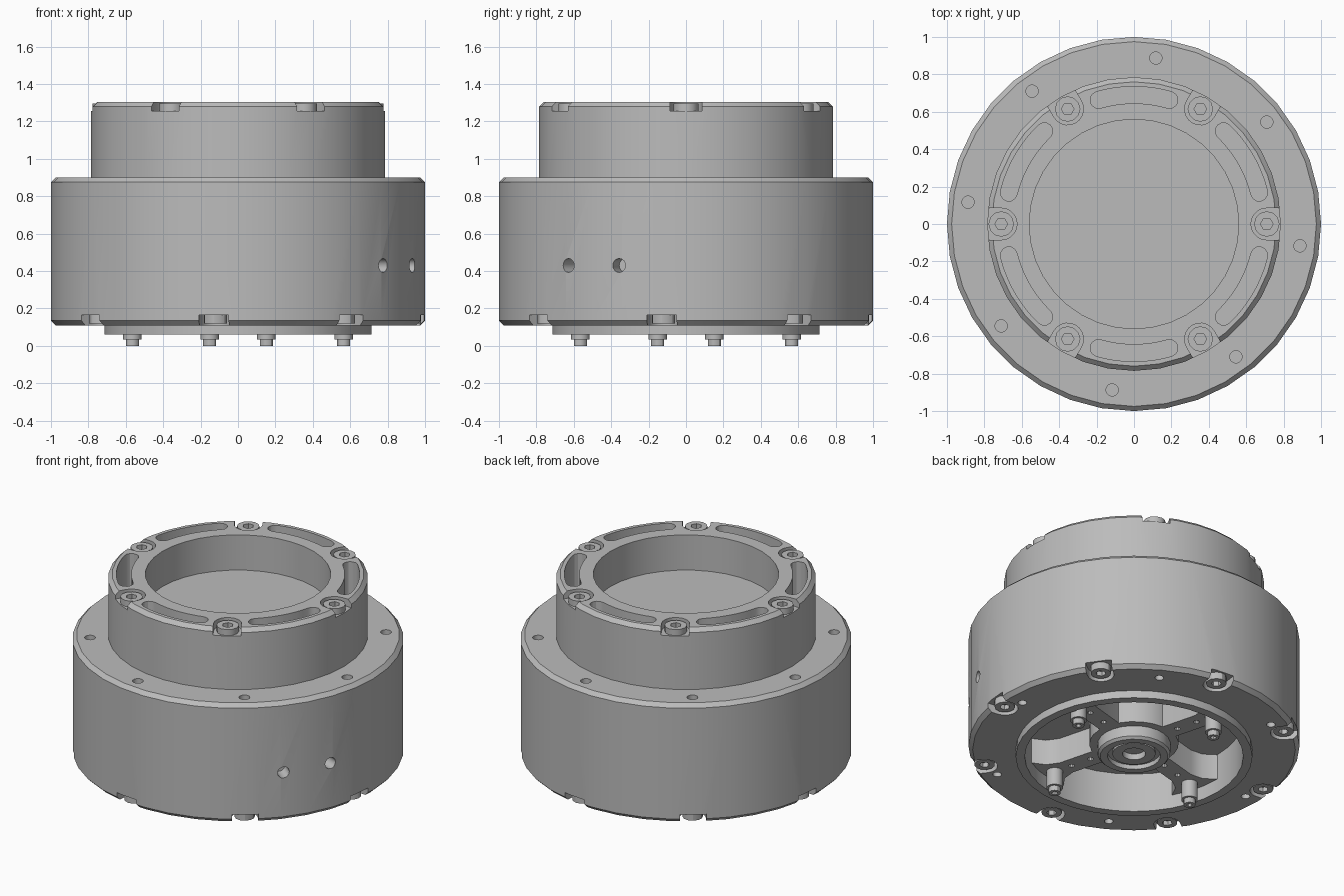
import bpy, bmesh
from math import cos, sin, pi, radians
from mathutils import Matrix, Vector

if "Cube" in bpy.data.objects:
    bpy.data.objects.remove(bpy.data.objects["Cube"])

grey = bpy.data.materials.new("machined grey")
grey.use_nodes = True
COLOUR = (0.5, 0.5, 0.5, 1)
grey.diffuse_color = COLOUR
grey.node_tree.nodes["Principled BSDF"].inputs["Base Color"].default_value = COLOUR


def finish(name, bm):
    bmesh.ops.recalc_face_normals(bm, faces=bm.faces)
    mesh = bpy.data.meshes.new(name)
    bm.to_mesh(mesh)
    bm.free()
    mesh.materials.append(grey)
    obj = bpy.data.objects.new(name, mesh)
    bpy.context.collection.objects.link(obj)
    return obj


def smooth(obj):
    bpy.ops.object.select_all(action='DESELECT')
    obj.select_set(True)
    bpy.context.view_layer.objects.active = obj
    bpy.ops.object.shade_smooth_by_angle(angle=radians(30))


def lathe(name, profile, segments=36):
    """Revolve (radius, z) points around the z axis."""
    bm = bmesh.new()
    verts = [bm.verts.new((r, 0, z)) for r, z in profile]
    edges = [bm.edges.new(pair) for pair in zip(verts, verts[1:])]
    bmesh.ops.spin(bm, geom=verts + edges, cent=(0, 0, 0), axis=(0, 0, 1),
                   angle=2 * pi, steps=segments)
    bmesh.ops.remove_doubles(bm, verts=bm.verts, dist=1e-4)
    return finish(name, bm)


def prism(bm, points, z0, z1, angle=0.0):
    """Extrude a flat outline between two heights, turned about z."""
    turn = Matrix.Rotation(radians(angle), 3, 'Z')
    face = bm.faces.new([bm.verts.new(turn @ Vector((x, y, z0))) for x, y in points])
    new = bmesh.ops.extrude_face_region(bm, geom=[face])["geom"]
    bmesh.ops.translate(bm, vec=(0, 0, z1 - z0),
                        verts=[v for v in new if isinstance(v, bmesh.types.BMVert)])


def circle(x, radius, n=16):
    return [(x + radius * cos(2 * pi * i / n), radius * sin(2 * pi * i / n)) for i in range(n)]


def pocket(x, radius, reach):
    """Round pocket at x that runs straight outwards to reach."""
    arc = [radians(90 + 180 * i / 10) for i in range(11)]
    return [(x + radius * cos(a), radius * sin(a)) for a in arc] + [(reach, -radius), (reach, radius)]


def arc_slot(mid, half, spread):
    """Curved slot outline with round ends, centred on the x axis."""
    s = radians(spread)
    pts = [((mid + half) * cos(a), (mid + half) * sin(a))
           for a in [s * (i / 5 - 1) for i in range(11)]]
    for side, start in ((1, 0), (-1, pi)):
        if side == -1:
            pts += [((mid - half) * cos(a), (mid - half) * sin(a))
                    for a in [s * (1 - i / 5) for i in range(11)]]
        for i in range(1, 6):
            a = side * s + start + pi * i / 6
            pts.append((mid * cos(side * s) + half * cos(a), mid * sin(side * s) + half * sin(a)))
    return pts


def cut(obj, bm):
    cutter = finish("cutter", bm)
    cutter.hide_render = True
    mod = obj.modifiers.new("cut", 'BOOLEAN')
    mod.operation, mod.solver, mod.object = 'DIFFERENCE', 'EXACT', cutter
    bpy.context.view_layer.objects.active = obj
    bpy.ops.object.modifier_apply(modifier=mod.name)
    bpy.data.objects.remove(cutter)


def socket_bolt(name, r, angle, z, radius, height, direction):
    """Round bolt head with a hexagonal socket, facing up or down."""
    bm = bmesh.new()
    bmesh.ops.create_cone(bm, cap_ends=True, segments=12, radius1=radius, radius2=radius, depth=height)
    cap = max(bm.faces, key=lambda f: f.calc_center_median().z)
    bmesh.ops.inset_region(bm, faces=[cap], thickness=radius * 0.2)
    bmesh.ops.inset_region(bm, faces=[cap], thickness=radius * 0.3)
    # Pull alternate corners in, turning the twelve-sided face into a hexagon
    for i, v in enumerate([l.vert for l in cap.loops]):
        if i % 2:
            v.co.x *= cos(pi / 6)
            v.co.y *= cos(pi / 6)
    new = bmesh.ops.extrude_face_region(bm, geom=[cap])["geom"]
    bmesh.ops.translate(bm, vec=(0, 0, -height * 0.6),
                        verts=[v for v in new if isinstance(v, bmesh.types.BMVert)])
    bmesh.ops.delete(bm, geom=[cap], context='FACES')
    obj = finish(name, bm)
    a = radians(angle)
    flip = Matrix.Rotation(pi if direction < 0 else 0, 4, 'X')
    obj.matrix_world = Matrix.Translation((r * cos(a), r * sin(a), z)) @ Matrix.Rotation(a, 4, 'Z') @ flip
    smooth(obj)


SIXTH = [60 * i for i in range(6)]
EIGHTH = [45 * i - 7.5 for i in range(8)]
QUARTER = [90 * i + 15 for i in range(4)]

# Lower housing with the protruding bottom rim and its open cavity
housing = lathe("housing", [
    (0, 0.32), (0.66, 0.32), (0.66, 0.06), (0.715, 0.06), (0.715, 0.11), (0.975, 0.11),
    (1, 0.135), (1, 0.875), (0.975, 0.9), (0, 0.9)])
bm = bmesh.new()
for a in EIGHTH:
    prism(bm, circle(0.895, 0.033), 0.82, 1.0, a)
    prism(bm, pocket(0.925, 0.08, 1.1), 0.0, 0.165, a)
for a in SIXTH:
    prism(bm, circle(0.88, 0.027), 0.0, 0.2, a)
for a in (-39, -21):
    place = Matrix.Rotation(radians(a), 4, 'Z') @ Matrix.Translation((1, 0, 0.43)) @ Matrix.Rotation(pi / 2, 4, 'Y')
    bmesh.ops.create_cone(bm, cap_ends=True, segments=16, radius1=0.037, radius2=0.037,
                          depth=0.2, matrix=place)
cut(housing, bm)
smooth(housing)

# Upper collar with the wide bore, curved slots and bolt pockets
collar = lathe("upper_collar", [
    (0, 0.88), (0.785, 0.88), (0.785, 1.28), (0.76, 1.305), (0.56, 1.305), (0.56, 1.07), (0, 1.07)])
bm = bmesh.new()
for a in SIXTH:
    prism(bm, arc_slot(0.69, 0.045, 16), 1.06, 1.4, a + 30)
    prism(bm, pocket(0.71, 0.085, 0.9), 1.255, 1.4, a)
cut(collar, bm)
smooth(collar)

# Bolt heads on the collar and under the housing
for a in SIXTH:
    socket_bolt("collar_bolt", 0.71, a, 1.27, 0.068, 0.05, 1)
for a in EIGHTH:
    socket_bolt("base_bolt", 0.925, a, 0.145, 0.062, 0.05, -1)

# Four flared spokes across the cavity, each with two small holes
for a in QUARTER:
    bm = bmesh.new()
    half = [(0.1, 0.07), (0.5, 0.07), (0.58, 0.1), (0.64, 0.17), (0.68, 0.18)]
    prism(bm, half + [(x, -y) for x, y in reversed(half)], 0.15, 0.33, a)
    spoke = finish("spoke", bm)
    bm = bmesh.new()
    for r in (0.32, 0.46):
        prism(bm, circle(r, 0.018, 10), 0.0, 0.2, a)
    cut(spoke, bm)
    smooth(spoke)

# Central hub with stepped rings
smooth(lathe("hub", [
    (0, 0.12), (0.07, 0.12), (0.07, 0.08), (0.13, 0.08), (0.13, 0.095), (0.16, 0.095), (0.16, 0.065),
    (0.205, 0.065), (0.22, 0.08), (0.22, 0.15), (0.27, 0.15), (0.27, 0.33), (0, 0.33)], 24))

# Standing posts with small screw heads at the spoke ends
for a in QUARTER:
    bm = bmesh.new()
    prism(bm, circle(0.585, 0.05), 0.035, 0.2, a)
    smooth(finish("post", bm))
    socket_bolt("post_screw", 0.585, a, 0.02, 0.036, 0.04, -1)
